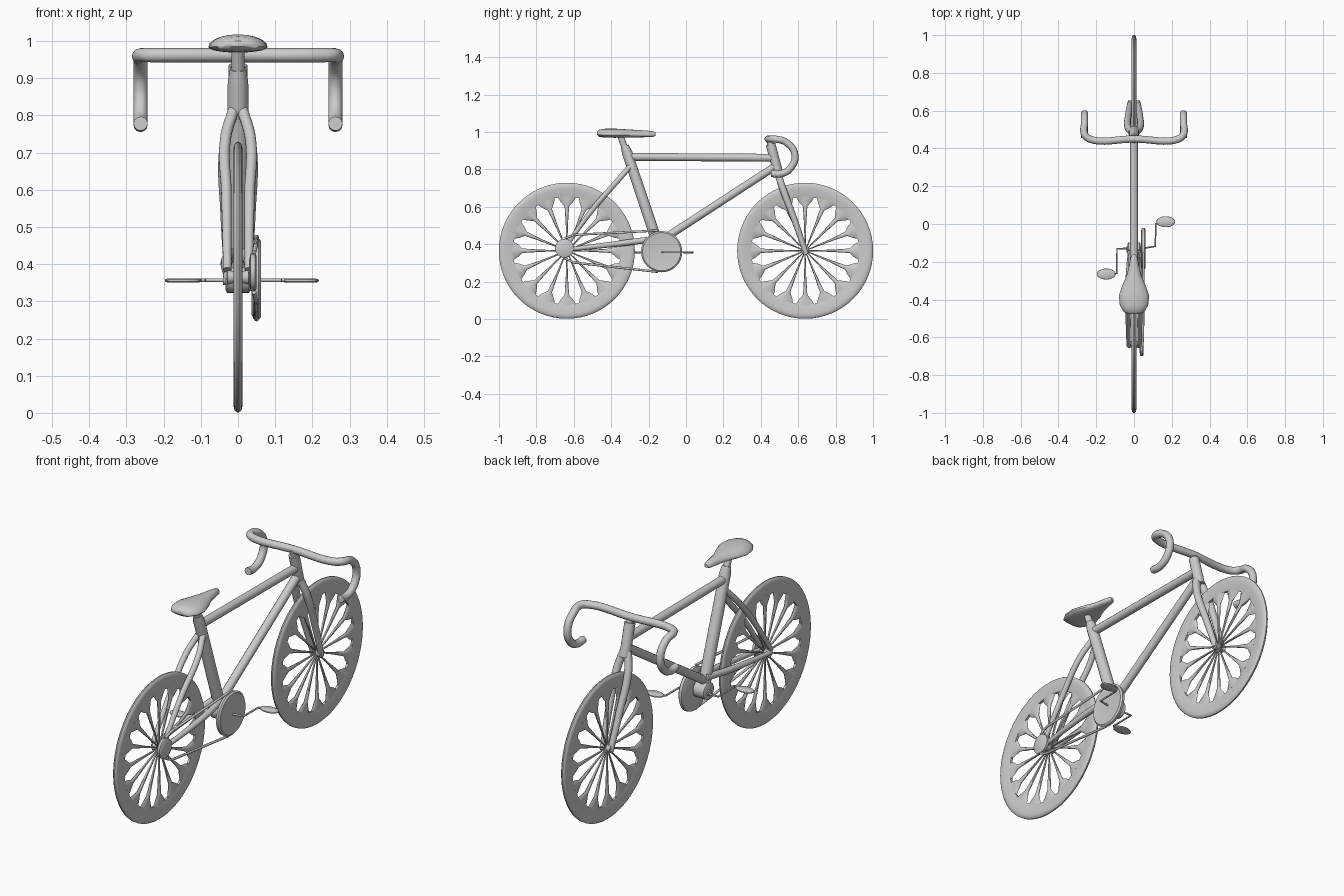
import bpy, bmesh
from math import sin, cos, pi, tau
from mathutils import Vector

if "Cube" in bpy.data.objects:
    bpy.data.objects.remove(bpy.data.objects["Cube"])


def finish(name, bm):
    bmesh.ops.recalc_face_normals(bm, faces=bm.faces)
    me = bpy.data.meshes.new(name)
    bm.to_mesh(me)
    bm.free()
    ob = bpy.data.objects.new(name, me)
    bpy.context.collection.objects.link(ob)
    bpy.ops.object.select_all(action='DESELECT')
    ob.select_set(True)
    bpy.context.view_layer.objects.active = ob
    bpy.ops.object.shade_smooth_by_angle(angle=0.7)
    return ob


def loft(bm, rings, closed=False):
    """Skin rings of points; cap the ends unless the loft is closed."""
    vs = [[bm.verts.new(p) for p in r] for r in rings]
    n = len(vs[0])
    for a, b in zip(vs, vs[1:] + vs[:1] if closed else vs[1:]):
        for i in range(n):
            j = (i + 1) % n
            bm.faces.new((a[i], a[j], b[j], b[i]))
    if not closed:
        bm.faces.new(vs[0])
        bm.faces.new(vs[-1])


def lathe(name, profile, y, z, closed=False, seg=48):
    """Turn an (x, radius) profile about an axis parallel to x."""
    bm = bmesh.new()
    loft(bm, [[(x, y + r * cos(i * tau / seg), z + r * sin(i * tau / seg))
               for i in range(seg)] for x, r in profile], closed)
    return finish(name, bm)


def tube(name, pts, radius, taper=None, smooth=False):
    cu = bpy.data.curves.new(name, 'CURVE')
    cu.dimensions = '3D'
    cu.bevel_depth = radius
    cu.bevel_resolution = 4
    cu.use_fill_caps = True
    sp = cu.splines.new('BEZIER')
    sp.bezier_points.add(len(pts) - 1)
    for i, (bp, p) in enumerate(zip(sp.bezier_points, pts)):
        bp.co = p
        bp.handle_left_type = bp.handle_right_type = 'AUTO' if smooth else 'VECTOR'
        bp.radius = taper[i] if taper else 1
    sp.resolution_u = 8 if smooth else 1
    ob = bpy.data.objects.new(name, cu)
    bpy.context.collection.objects.link(ob)
    bpy.ops.object.select_all(action='DESELECT')
    ob.select_set(True)
    bpy.context.view_layer.objects.active = ob
    bpy.ops.object.convert(target='MESH')
    bpy.ops.object.shade_smooth_by_angle(angle=0.7)
    return ob


# Wheels: rounded rim, hub and flared spokes
WZ, WY = 0.365, 0.637
rim = [(-.006, .288), (.006, .288), (.009, .30), (.0115, .33), (.0125, .345), (.009, .358), (.003, .3635),
       (-.003, .3635), (-.009, .358), (-.0125, .345), (-.0115, .33), (-.009, .30)]
for side, y in (("front", WY), ("rear", -WY)):
    lathe(side + "_rim", rim, y, WZ, True, 64)
    lathe(side + "_hub", [(-.03, .012), (-.028, .02), (-.012, .016),
                          (.012, .016), (.028, .02), (.03, .012)], y, WZ, seg=20)
    bm = bmesh.new()
    for k in range(16):
        a = k * tau / 16
        rad, tan = Vector((0, cos(a), sin(a))), Vector((0, -sin(a), cos(a)))
        loft(bm, [[Vector((hx * sin(t), y, WZ)) + rad * r + tan * (w * cos(t))
                   for t in [i * tau / 8 for i in range(8)]]
                  for r, w, hx in ((.01, .0025, .004), (.14, .006, .006),
                                   (.237, .012, .008), (.262, .034, .008), (.294, .054, .008))])
    finish(side + "_spokes", bm)

# Frame
tube("seat_tube", [(0, -.328, .925), (0, -.315, .89), (0, -.14, .37)], .029, [.75, .95, 1])
tube("seat_post", [(0, -.353, .985), (0, -.31, .87)], .017)
tube("top_tube", [(0, -.31, .867), (0, .47, .862)], .021)
tube("down_tube", [(0, .475, .815), (0, -.14, .415)], .021)
tube("head_tube", [(0, .452, .935), (0, .495, .775)], .026)
tube("stem", [(0, .445, .965), (0, .46, .90)], .018)
lathe("bottom_bracket", [(-.034, .034), (-.03, .042), (.03, .042), (.034, .034)], -.14, .365, seg=24)

# Fork and rear stays, mirrored left and right
for side, s in (("left", -1), ("right", 1)):
    tube(side + "_fork_blade", [(s * .012, .485, .80), (s * .032, .513, .71),
                                (s * .03, .58, .53), (s * .022, .64, .355)],
         .019, [1, 1, .9, .75], True)
    tube(side + "_seat_stay", [(s * .012, -.30, .815), (s * .034, -.37, .735),
                               (s * .031, -.50, .585), (s * .029, -.645, .385)],
         .015, [1, 1, .95, .75], True)
    tube(side + "_chain_stay", [(s * .016, -.14, .432), (s * .03, -.32, .408),
                                (s * .029, -.645, .37)], .017, [1, .95, .65], True)

# Drop handlebar
half = [(.235, .45, .962), (.262, .475, .962), (.262, .535, .945), (.262, .582, .88),
        (.262, .56, .808), (.262, .505, .776), (.262, .455, .778)]
tube("handlebar", [(-x, y, z) for x, y, z in reversed(half)] + [(0, .45, .962)] + half, .019, smooth=True)

# Saddle: domed sections, wide at the back and narrow at the nose
bm = bmesh.new()
rings = []
for y, w, lo, hi in ((-.476, .028, .985, 1.0), (-.465, .055, .974, 1.012), (-.43, .075, .97, 1.018),
                     (-.38, .08, .969, 1.018), (-.33, .064, .97, 1.015), (-.27, .038, .971, 1.011),
                     (-.21, .024, .972, 1.008), (-.175, .018, .974, 1.003), (-.162, .008, .98, .995)):
    mid = lo + .3 * (hi - lo)
    rings.append([(w * cos(t), y, mid + sin(t) * ((hi - mid) if sin(t) > 0 else (mid - lo)))
                  for t in [i * tau / 20 for i in range(20)]])
loft(bm, rings)
finish("saddle", bm)

# Drivetrain: chainring, sprocket and chain
CY, CZ = -.13, .36
lathe("chainring", [(.036, .094), (.042, .108), (.055, .11), (.062, .102), (.06, .09)], CY, CZ)
lathe("rear_sprocket", [(.03, .03), (.034, .05), (.046, .05), (.05, .044)], -.65, .378, seg=32)
lathe("crank_axle", [(-.04, .016), (.055, .016)], CY - .005, CZ, seg=16)
tube("upper_chain", [(.043, -.65, .431), (.048, -.60, .45), (.05, -.15, .473)], .006)
tube("lower_chain", [(.043, -.65, .325), (.048, -.60, .302), (.05, -.15, .252)], .006)

# Cranks and pedals, pointing opposite ways
for side, path, centre in (
        ("right", [(.04, CY, .357), (.113, -.118, .357), (.115, .0, .357), (.17, .01, .357)], (.168, .012)),
        ("left", [(-.02, CY, .357), (-.09, CY, .357), (-.092, -.262, .357), (-.15, -.265, .357)], (-.147, -.265))):
    tube(side + "_crank", path, .005)
    bm = bmesh.new()
    loft(bm, [[(centre[0] + .05 * f * cos(t), centre[1] + .029 * f * sin(t), .356 + dz)
               for t in [i * tau / 24 for i in range(24)]]
              for f, dz in ((.8, -.006), (.97, -.003), (1, 0), (.97, .003), (.8, .006))])
    finish(side + "_pedal", bm)
